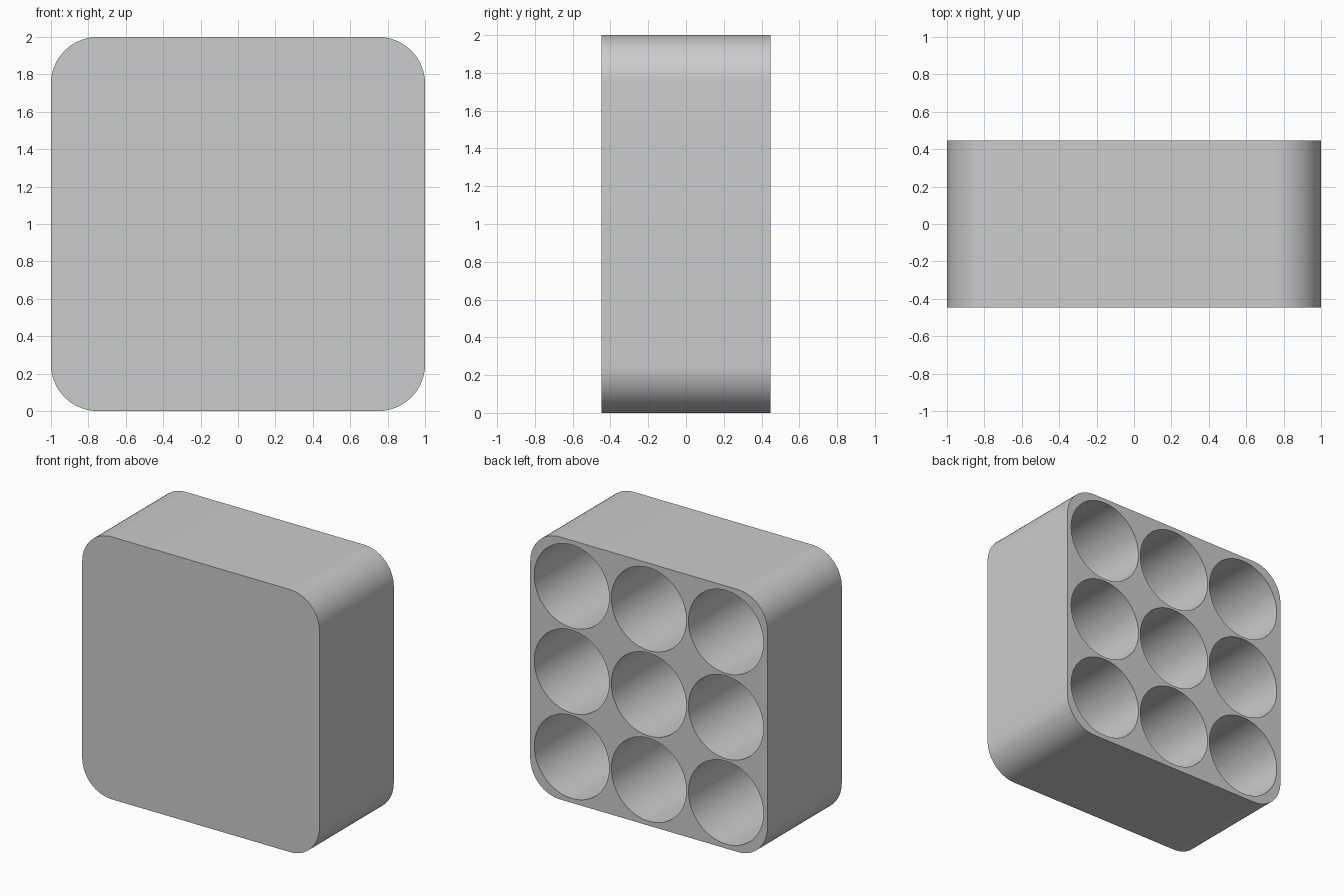
import bpy, bmesh, math
from mathutils import Matrix

cube = bpy.data.objects.get("Cube")
if cube:
    bpy.data.objects.remove(cube, do_unlink=True)

WIDTH, DEPTH, CORNER = 2.0, 0.895, 0.25
HOLE_RADIUS, PITCH, FLOOR = 0.316, 0.65, 0.06

grey = bpy.data.materials.new("light grey")
grey.use_nodes = True
colour = (0.6, 0.6, 0.6, 1)
grey.diffuse_color = colour
grey.node_tree.nodes["Principled BSDF"].inputs["Base Color"].default_value = colour


def make_object(name, bm):
    bmesh.ops.recalc_face_normals(bm, faces=bm.faces)
    mesh = bpy.data.meshes.new(name)
    bm.to_mesh(mesh)
    bm.free()
    mesh.materials.append(grey)
    obj = bpy.data.objects.new(name, mesh)
    bpy.context.collection.objects.link(obj)
    return obj


# Block with four rounded corners running front to back
bm = bmesh.new()
bmesh.ops.create_cube(bm, size=1, matrix=Matrix.Translation((0, 0, WIDTH / 2))
                      @ Matrix.Diagonal((WIDTH, DEPTH, WIDTH, 1)))
corners = [e for e in bm.edges
           if abs(e.verts[0].co.y - e.verts[1].co.y) > DEPTH / 2]
bmesh.ops.bevel(bm, geom=corners, offset=CORNER, offset_type='OFFSET',
                segments=16, profile=0.5, affect='EDGES')
holder = make_object("holder_block", bm)

# Three by three grid of round pockets, open at the back
bm = bmesh.new()
overshoot = 0.1
length = DEPTH - FLOOR + overshoot
turn = Matrix.Rotation(math.pi / 2, 4, 'X')
for col in (-1, 0, 1):
    for row in (-1, 0, 1):
        centre = (col * PITCH, -DEPTH / 2 + FLOOR + length / 2,
                  WIDTH / 2 + row * PITCH)
        bmesh.ops.create_cone(bm, cap_ends=True, segments=64,
                              radius1=HOLE_RADIUS, radius2=HOLE_RADIUS,
                              depth=length, matrix=Matrix.Translation(centre) @ turn)
cutter = make_object("pocket_cutter", bm)
cutter.hide_render = True

# Cut the pockets
cut = holder.modifiers.new("pockets", 'BOOLEAN')
cut.operation = 'DIFFERENCE'
cut.solver = 'EXACT'
cut.object = cutter
bpy.ops.object.select_all(action='DESELECT')
bpy.context.view_layer.objects.active = holder
holder.select_set(True)
bpy.ops.object.modifier_apply(modifier=cut.name)
bpy.data.objects.remove(cutter, do_unlink=True)

# Smooth curved walls, sharp rims
bpy.ops.object.shade_smooth_by_angle(angle=math.radians(30))
